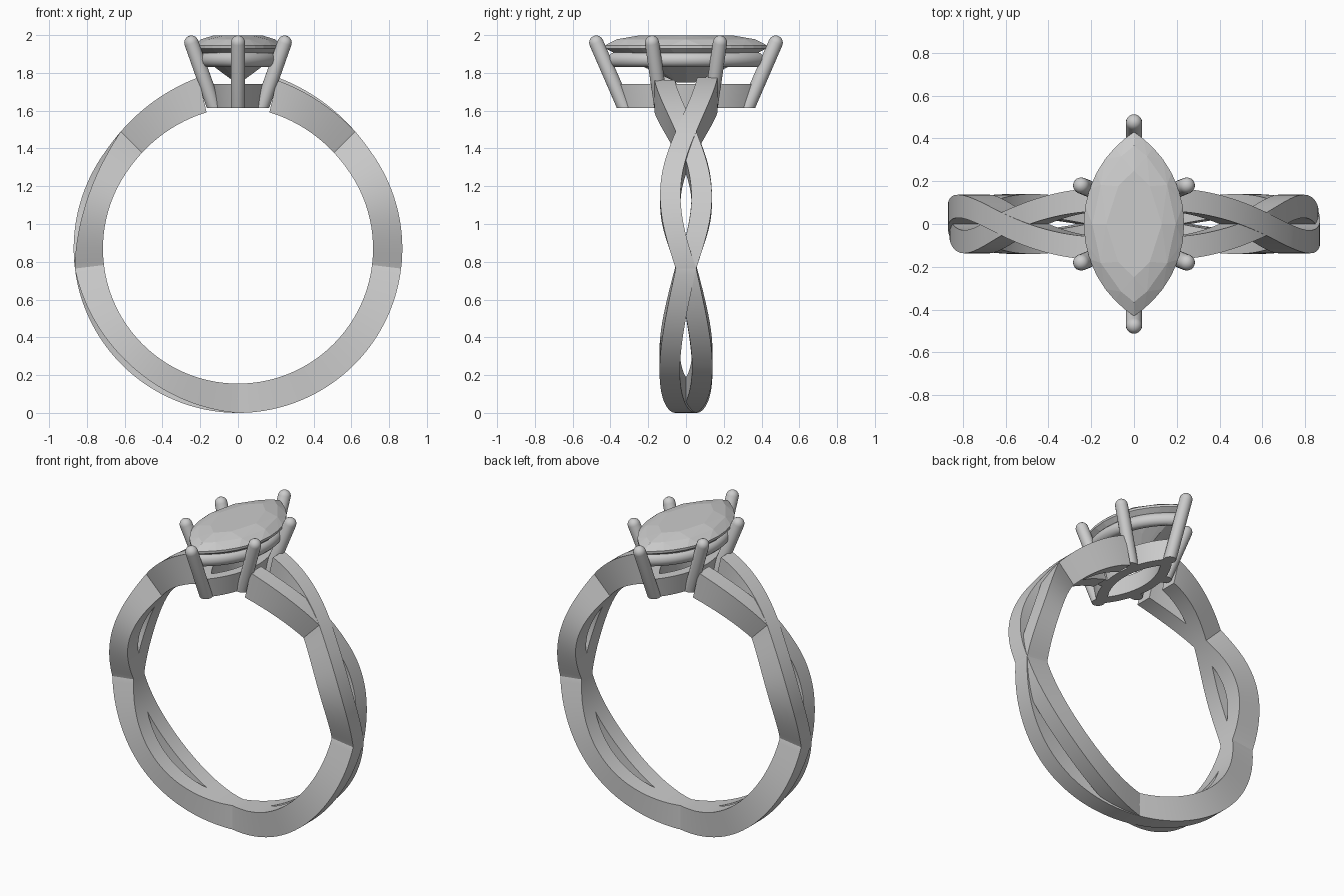
import bpy, bmesh
from math import sin, cos, pi, radians, sqrt
from mathutils import Vector

if "Cube" in bpy.data.objects:
    bpy.data.objects.remove(bpy.data.objects["Cube"])


def add_object(name, bm, smooth=True):
    bmesh.ops.recalc_face_normals(bm, faces=bm.faces)
    mesh = bpy.data.meshes.new(name)
    bm.to_mesh(mesh)
    bm.free()
    ob = bpy.data.objects.new(name, mesh)
    bpy.context.collection.objects.link(ob)
    if smooth:
        bpy.ops.object.select_all(action='DESELECT')
        ob.select_set(True)
        bpy.context.view_layer.objects.active = ob
        bpy.ops.object.shade_smooth_by_angle(angle=radians(35))
    return ob


def loft(name, rings, closed=False):
    """Skin a list of equal rings; close the loop or cap both ends."""
    bm = bmesh.new()
    vs = [[bm.verts.new(p) for p in r] for r in rings]
    n, m = len(vs[0]), len(vs)
    for i in range(m if closed else m - 1):
        a, b = vs[i], vs[(i + 1) % m]
        for j in range(n):
            k = (j + 1) % n
            bm.faces.new((a[j], a[k], b[k], b[j]))
    if not closed:
        bm.faces.new(vs[0])
        bm.faces.new(vs[-1])
    return add_object(name, bm)


def marquise(w, l, z, n):
    """Pointed oval made of two arcs, half width w and half length l."""
    r = (l * l + w * w) / (2 * w)
    pts = []
    for side in (1, -1):
        for i in range(n // 2):
            y = side * -l * cos(pi * i / (n // 2))
            pts.append(Vector((side * (sqrt(r * r - y * y) - r + w), y, z)))
    return pts


# Twisted band: two strands that cross at fixed angles
CZ = 0.87
LOOPS = [(-90, -7, 0.086, 1), (-7, 45, 0.083, -1), (45, 119, 0.115, 1)]


def strand_section(t, s):
    """Rectangular section at angle t; the left half is the right half turned 180 degrees."""
    left = t < -90
    a = -180 - t if left else t
    lo, hi, amp, sign = next(q for q in LOOPS if a <= q[1])
    bump = sin(pi * (a - lo) / (hi - lo))
    y = s * sign * amp * bump
    flare = max(0, (a - 35) / 42) ** 1.5
    ri, ro = 0.715 + 0.025 * flare, 0.87 + 0.06 * flare
    # one strand of each pair dips slightly inward
    if a <= 45 and y > 0:
        ro -= 0.03 * bump
    elif a > 45 and y < 0:
        ro -= 0.015 * bump
    c, d = cos(radians(a)), sin(radians(a))
    h = 0.054
    pts = [(r * c, yy, CZ + r * d) for r, yy in
           ((ri, y - h), (ro, y - h), (ro, y + h), (ri, y + h))]
    return [(-p[0], -p[1], p[2]) for p in (pts[2], pts[1], pts[0], pts[3])] if left else pts


def ordered(pts):
    # keep corner order consistent: inner front, outer front, outer back, inner back
    p = sorted(pts, key=lambda q: q[1])
    dist = lambda q: q[0] ** 2 + (q[2] - CZ) ** 2
    f, b = sorted(p[:2], key=dist), sorted(p[2:], key=dist)
    return [f[0], f[1], b[1], b[0]]


for name, s in (("band_strand_a", 1), ("band_strand_b", -1)):
    loft(name, [ordered(strand_section(77 - 334 * i / 167, s)) for i in range(168)])

# Basket base: marquise ring under the stone
N = 64
loft("basket_base", [marquise(w, l, z, N) for w, l, z in
                     ((0.135, 0.345, 1.615), (0.15, 0.37, 1.74),
                      (0.09, 0.27, 1.74), (0.075, 0.24, 1.615))], closed=True)

# Gallery rail: round rail following the stone
loft("gallery_rail", [marquise(0.19 + 0.04 * cos(q), 0.375 + 0.04 * cos(q), 1.87 + 0.04 * sin(q), N)
                      for q in (2 * pi * i / 12 for i in range(12))], closed=True)


# Prongs: tilted round posts with domed tips
def prong(name, bottom, top, r=0.038):
    b, t = Vector(bottom), Vector(top)
    axis = (t - b).normalized()
    u = Vector((0, 0, 1)).cross(axis).normalized()
    v = axis.cross(u)
    rows = [(b, r), (t, r)] + [(t + axis * r * sin(q), r * cos(q))
                               for q in (radians(d) for d in (20, 40, 60, 78))]
    rings = [[c + (u * cos(2 * pi * i / 20) + v * sin(2 * pi * i / 20)) * rr
              for i in range(20)] for c, rr in rows]
    for p in rings[0]:  # flat horizontal foot
        p += axis * ((1.615 - p.z) / axis.z)
    loft(name, rings)


for sy, end in ((-1, "front"), (1, "back")):
    prong("tip_prong_" + end, (0, sy * 0.325, 1.615), (0, sy * 0.475, 1.96))
    for sx, side in ((-1, "left"), (1, "right")):
        prong(f"side_prong_{end}_{side}", (sx * 0.125, sy * 0.13, 1.615),
              (sx * 0.247, sy * 0.18, 1.96))

# Stone: faceted marquise from the hull of its facet corners
bm = bmesh.new()
for w, l, z, n in ((0.13, 0.25, 1.998, 8), (0.195, 0.365, 1.978, 12), (0.235, 0.43, 1.945, 32),
                   (0.235, 0.43, 1.93, 32), (0.13, 0.23, 1.835, 8), (0.015, 0.05, 1.75, 4)):
    for p in marquise(w, l, z, n):
        bm.verts.new(p)
hull = bmesh.ops.convex_hull(bm, input=bm.verts)
bmesh.ops.delete(bm, geom=[v for v in bm.verts if not v.link_faces], context='VERTS')
bmesh.ops.dissolve_limit(bm, angle_limit=radians(1), verts=bm.verts, edges=bm.edges)
add_object("stone", bm, smooth=False)
